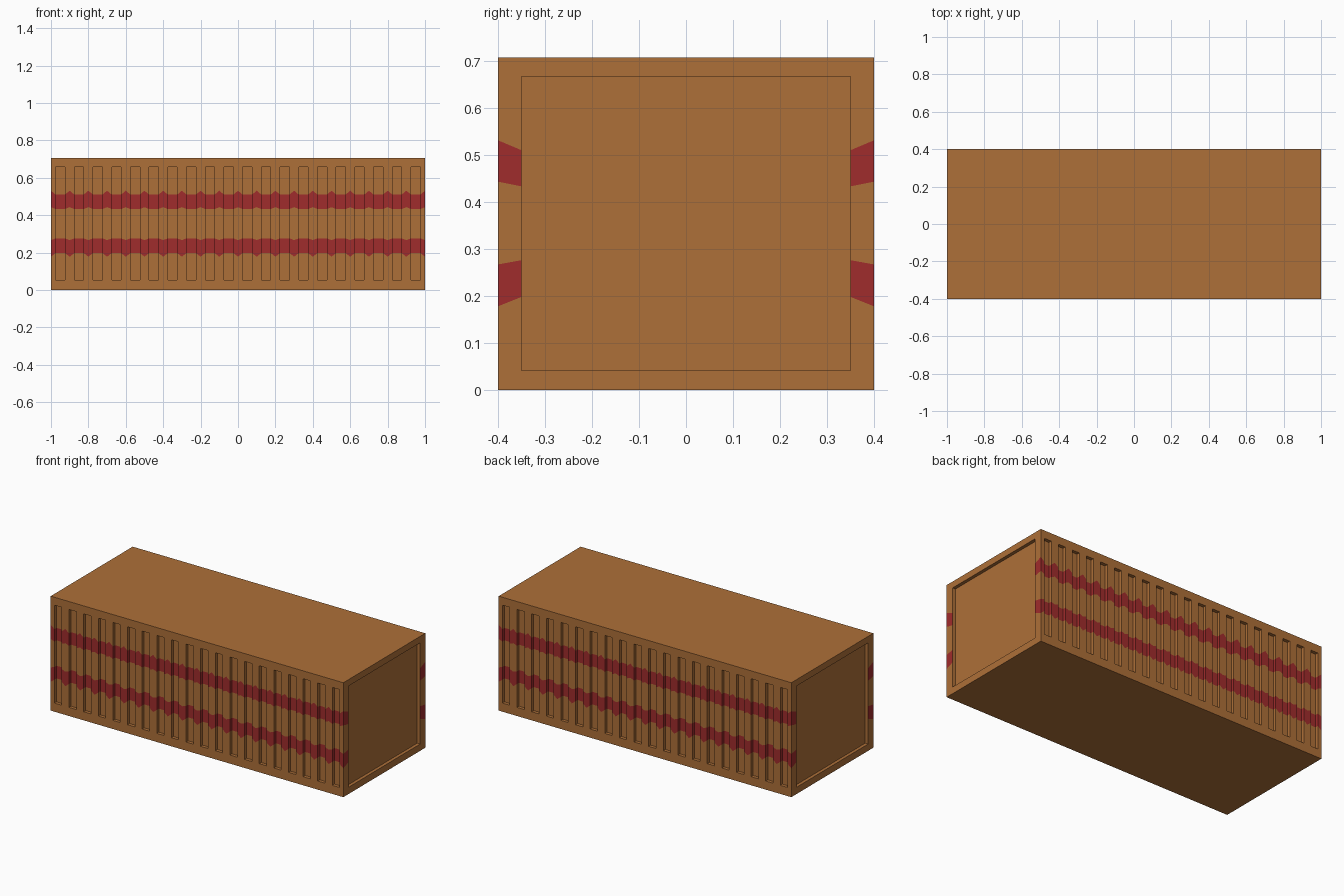
import bpy, bmesh

if "Cube" in bpy.data.objects:
    bpy.data.objects.remove(bpy.data.objects["Cube"])

HALF_L, HALF_W, HEIGHT = 1.0, 0.4, 0.707
DEPTH = 0.02          # recess depth of grooves and end panels
COLUMNS = 20
STRIPE_ROWS = (1, 3)  # height bands that are painted red

OUTER_Z = [0, 0.178, 0.267, 0.443, 0.531, HEIGHT]
GROOVE_Z = [0.053, 0.198, 0.276, 0.433, 0.51, 0.658]
END_Z = [0.042, 0.198, 0.276, 0.433, 0.51, 0.667]


def material(name, rgb):
    m = bpy.data.materials.new(name)
    m.diffuse_color = (*rgb, 1)
    m.use_nodes = True
    m.node_tree.nodes["Principled BSDF"].inputs["Base Color"].default_value = m.diffuse_color
    return m


def recessed_panel(bm, place, u0, u1, inset, inner_z, paint_recess):
    """Frame around a straight-walled recess; place(u, z, depth) gives a point."""
    def column(u, heights, depth):
        return [bm.verts.new(place(u, z, depth)) for z in heights]

    rails = [column(u0, OUTER_Z, 0),
             column(u0 + inset, inner_z, 0),
             column(u0 + inset, inner_z, DEPTH),
             column(u1 - inset, inner_z, DEPTH),
             column(u1 - inset, inner_z, 0),
             column(u1, OUTER_Z, 0)]
    # frame sides, recess walls and recess floor, band by band
    for s in range(5):
        a, b = rails[s], rails[s + 1]
        for r in range(5):
            f = bm.faces.new((a[r], b[r], b[r + 1], a[r + 1]))
            painted = r in STRIPE_ROWS and (paint_recess or s in (0, 4))
            f.material_index = 1 if painted else 0
    # frame and recess walls at bottom and top
    for k in (0, -1):
        for s in (0, 1):
            a, b, c, d = rails[s], rails[s + 1], rails[4 - s], rails[5 - s]
            bm.faces.new((a[k], b[k], c[k], d[k]))


bm = bmesh.new()

# corrugated long sides
step = 2 * HALF_L / COLUMNS
for side in (-1, 1):
    def on_side(u, z, d, side=side):
        return (u, side * (HALF_W - d), z)
    for i in range(COLUMNS):
        x = -HALF_L + i * step
        recessed_panel(bm, on_side, x, x + step, 0.025, GROOVE_Z, True)

# recessed ends
for side in (-1, 1):
    def on_end(u, z, d, side=side):
        return (side * (HALF_L - d), u, z)
    recessed_panel(bm, on_end, -HALF_W, HALF_W, 0.05, END_Z, False)

# weld, then close roof and floor
bmesh.ops.remove_doubles(bm, verts=bm.verts[:], dist=0.0005)
rims = [e for e in bm.edges if e.is_boundary]
bmesh.ops.holes_fill(bm, edges=rims, sides=0)
bmesh.ops.recalc_face_normals(bm, faces=bm.faces[:])

mesh = bpy.data.meshes.new("container_body")
bm.to_mesh(mesh)
bm.free()
mesh.materials.append(material("orange_brown", (0.42, 0.16, 0.04)))
mesh.materials.append(material("stripe_red", (0.35, 0.025, 0.025)))
body = bpy.data.objects.new("container_body", mesh)
bpy.context.collection.objects.link(body)
